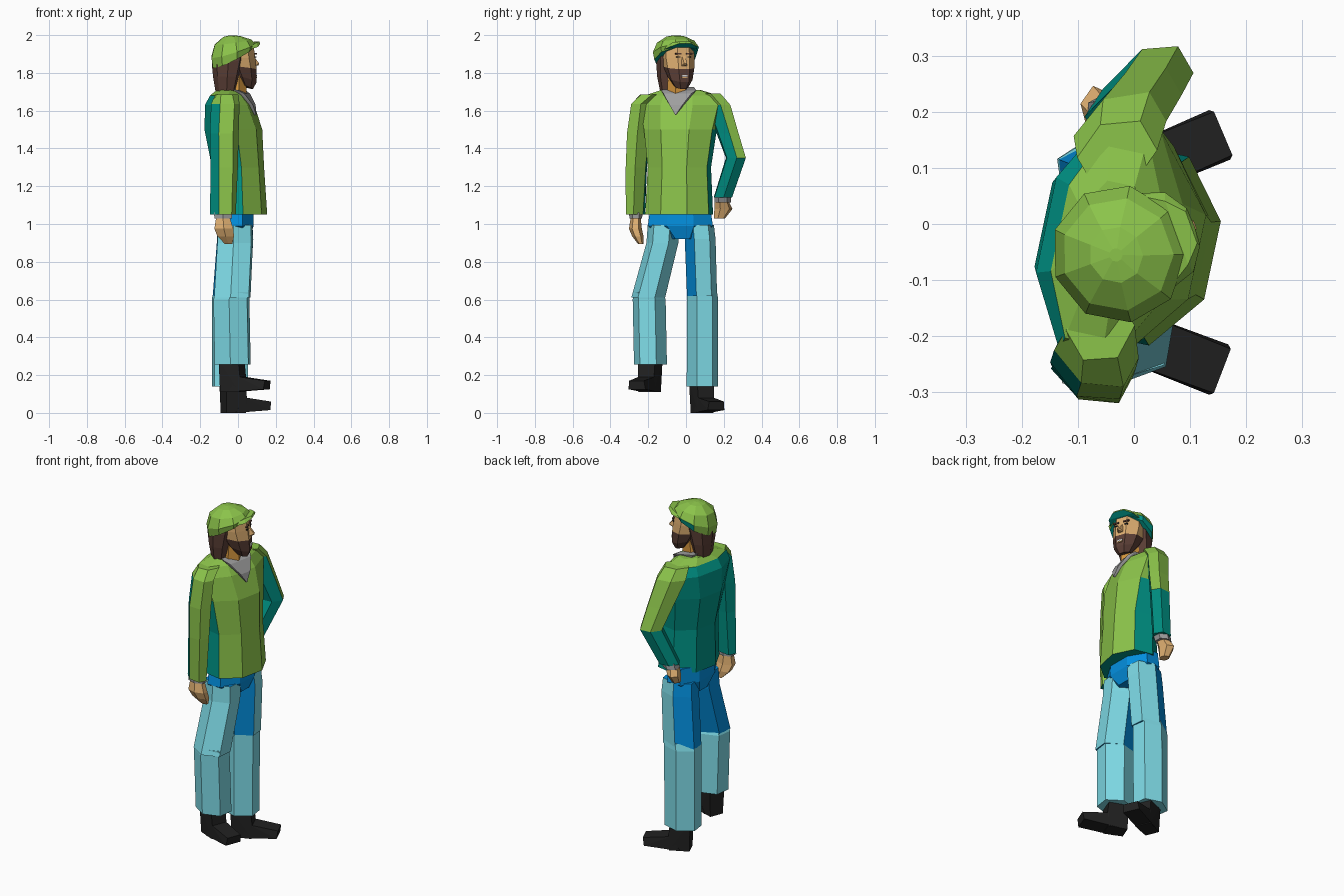
import bpy, bmesh, math
from mathutils import Matrix, Vector

if "Cube" in bpy.data.objects:
    bpy.data.objects.remove(bpy.data.objects["Cube"])

HEX = {"coat green": "8BC34A", "coat teal": "009688", "collar grey": "9E9E9E",
       "skin": "E0B072", "neck skin": "D8983F", "hair brown": "5D4037",
       "trouser light blue": "80DEEA", "trouser blue": "0390E0",
       "shoe black": "212121", "white": "EEEEEE"}
NAMES = list(HEX)


def lin(h):
    v = int(h, 16) / 255
    return v / 12.92 if v <= 0.04045 else ((v + 0.055) / 1.055) ** 2.4


MATS = []
for k, h in HEX.items():
    m = bpy.data.materials.new(k)
    m.diffuse_color = (lin(h[0:2]), lin(h[2:4]), lin(h[4:6]), 1)
    m.use_nodes = True
    m.node_tree.nodes["Principled BSDF"].inputs["Base Color"].default_value = m.diffuse_color
    MATS.append(m)
GREEN, TEAL, GREY, SKIN, NECK, HAIR, LIGHT, BLUE, BLACK, WHITE = NAMES
I = Matrix.Identity(4)


def finish(name, bm, rule, M):
    """Colour faces by rule(center, normal) in local space, then place."""
    bmesh.ops.recalc_face_normals(bm, faces=bm.faces)
    used = []
    for f in bm.faces:
        f.normal_update()
        c = rule(f.calc_center_median(), f.normal) if callable(rule) else rule
        if c not in used:
            used.append(c)
        f.material_index = used.index(c)
    me = bpy.data.meshes.new(name)
    bm.to_mesh(me)
    bm.free()
    me.transform(M)
    for c in used:
        me.materials.append(MATS[NAMES.index(c)])
    ob = bpy.data.objects.new(name, me)
    bpy.context.collection.objects.link(ob)
    return ob


def loft(name, rings, n, rule, M=I, slopes=None, yaw=0):
    """Horizontal n-sided rings (x, y, z, rx, ry), tilted along x or turned by yaw."""
    angs = [2 * math.pi * (i + 0.5) / n for i in range(n)]
    mx = max(abs(math.cos(a)) for a in angs)
    my = max(abs(math.sin(a)) for a in angs)
    turn = Matrix.Rotation(math.radians(yaw), 3, 'Z')
    bm = bmesh.new()
    vs = []
    for k, (x, y, z, rx, ry) in enumerate(rings):
        s = slopes[k] if slopes else 0
        vs.append([bm.verts.new(Vector((x, y, z)) + turn @ Vector((
            rx * math.cos(a) / mx, ry * math.sin(a) / my, s * rx * math.cos(a) / mx))) for a in angs])
    for a, b in zip(vs, vs[1:]):
        for i in range(n):
            j = (i + 1) % n
            bm.faces.new((a[i], a[j], b[j], b[i]))
    bm.faces.new(vs[0])
    bm.faces.new(vs[-1])
    return finish(name, bm, rule, M)


def hulls(name, groups, rule, M=I):
    """Convex solids; each point (x, y, z) is mirrored across local y."""
    bm = bmesh.new()
    for pts in groups:
        allp = {(x, s * y, z) for x, y, z in pts for s in (1, -1)}
        vs = [bm.verts.new(p) for p in sorted(allp)]
        r = bmesh.ops.convex_hull(bm, input=vs)
        bmesh.ops.delete(bm, geom=[v for v in set(r["geom_interior"]) if isinstance(v, bmesh.types.BMVert)],
                         context='VERTS')
    return finish(name, bm, rule, M)


def plate(name, c, size, mat, M):
    bm = bmesh.new()
    bmesh.ops.create_cube(bm, size=1, matrix=Matrix.Translation(c) @ Matrix.Diagonal((*size, 1)))
    return finish(name, bm, mat, M)


def place(x, y, z, deg):
    return Matrix.Translation((x, y, z)) @ Matrix.Rotation(math.radians(deg), 4, 'Z')


# Coat body: green front and shoulders, teal back and lower sides
def coat_rule(c, n):
    if n.z < -0.8:
        return TEAL
    if n.z > 0.6:
        return GREEN
    if n.x < -0.3 or (abs(n.y) > 0.9 and c.z < 1.55):
        return TEAL
    return GREEN


BODY = place(0, -0.035, 0, -12)
loft("coat_body", [(.008, 0, 1.05, .135, .172), (0, 0, 1.3, .127, .16), (-.025, 0, 1.5, .14, .185),
                   (-.045, 0, 1.63, .115, .21), (-.05, 0, 1.68, .085, .19), (-.045, 0, 1.71, .06, .1)],
     8, coat_rule, BODY)
hulls("collar", [[(.1, 0, 1.575), (.088, .035, 1.63), (.05, .075, 1.69), (.02, .095, 1.708),
                  (0, 0, 1.6), (-.09, .06, 1.725), (-.06, .06, 1.68)]], GREY, BODY)

# Sleeves
loft("right_sleeve", [(-.06, -.185, 1.685, .052, .065), (-.067, -.232, 1.635, .07, .058),
                      (-.073, -.252, 1.48, .07, .062), (-.073, -.263, 1.3, .067, .056),
                      (-.08, -.268, 1.05, .065, .046)], 6,
     lambda c, n: GREEN if n.z > .4 else TEAL if n.x < -.45 or (n.y > .85 and c.z < 1.55) or n.z < -.8 else GREEN,
     yaw=-28)
loft("left_sleeve", [(-.03, .125, 1.69, .065, .06), (-.025, .17, 1.63, .078, .06),
                     (.012, .22, 1.48, .068, .056), (.042, .264, 1.35, .058, .055),
                     (-.03, .195, 1.14, .052, .052)], 6,
     lambda c, n: TEAL if c.z < 1.35 or (n.y < -.3 and c.z < 1.6)
     or (n.x < -.6 and n.y < .45) else GREEN, yaw=30)

# Cuffs and hands
loft("right_cuff", [(-.08, -.266, 1.06, .048, .035), (-.078, -.266, 1.028, .046, .034)], 6, GREY)
loft("left_cuff", [(-.03, .196, 1.15, .042, .044), (-.042, .194, 1.115, .04, .044)], 6, GREY)
loft("right_hand", [(-.08, -.266, 1.04, .035, .026), (-.075, -.268, .975, .05, .034),
                    (-.065, -.255, .935, .044, .03), (-.05, -.24, .895, .02, .015)], 6, SKIN)
loft("left_hand", [(-.042, .187, 1.13, .032, .035), (-.06, .198, 1.08, .03, .05),
                   (-.062, .178, 1.03, .022, .03)], 6, SKIN, yaw=15)

# Pelvis and legs: light blue legs, blue on inner and rear thighs
loft("trouser_pelvis", [(-.017, -.03, 1.08, .097, .16), (-.017, -.03, .99, .1, .172),
                        (-.02, -.02, .92, .08, .085)], 8, BLUE)


def thigh_rule(inner):
    def rule(c, n):
        back = n.x < -.6 or (n.x < -.02 and n.y * inner > .3)
        if inner < 0:
            back = back or n.x < -.3 or n.y < -.4
        return BLUE if back or abs(n.z) > .7 else LIGHT
    return rule


loft("right_thigh", [(-.015, -.118, .995, .088, .085), (-.015, -.125, .9, .09, .085),
                     (-.03, -.2, .61, .092, .09)], 6, thigh_rule(1), yaw=-6)
loft("right_shin", [(-.025, -.2, .64, .085, .08), (-.035, -.195, .6, .09, .088),
                    (-.028, -.188, .255, .09, .088)], 6, LIGHT, yaw=-8)
loft("left_thigh", [(-.015, .068, .995, .088, .08), (-.015, .075, .92, .092, .082),
                    (-.035, .085, .62, .095, .08)], 6, thigh_rule(-1), yaw=6)
loft("left_shin", [(-.035, .085, .65, .088, .078), (-.04, .087, .61, .092, .083),
                   (-.042, .087, .14, .09, .084)], 6, LIGHT, yaw=8)

# Shoes
for name, M in (("right_shoe", place(-.09, -.167, .11, -21)), ("left_shoe", place(-.085, .058, 0, 23))):
    hulls(name, [[(.01, .04, 0), (.12, .045, 0), (.125, .045, .075), (.115, .048, .17), (.005, .048, .17)],
                 [(.06, .045, 0), (.258, .048, .015), (.265, .042, .06), (.11, .045, .082)]], BLACK, M)

# Neck and head, turned towards +y
HEAD = place(-.01, -.045, 0, 20)
loft("neck", [(-.01, 0, 1.62, .06, .06), (0, 0, 1.8, .045, .052)], 6, NECK, HEAD)
loft("head", [(.055, 0, 1.727, .035, .035), (.04, 0, 1.772, .067, .06), (.02, 0, 1.83, .084, .075),
              (.005, 0, 1.88, .092, .08), (0, 0, 1.95, .085, .078)], 8,
     lambda c, n: SKIN if c.z > 1.84 else HAIR, HEAD, [-.35, -.3, -.12, 0, 0])
loft("hair", [(-.06, 0, 1.695, .045, .068), (-.055, 0, 1.78, .062, .085), (-.045, 0, 1.86, .078, .092),
              (-.04, 0, 1.9, .078, .088)], 8, HAIR, HEAD, [0, 0, .2, .4])
hulls("nose", [[(.09, .01, 1.895), (.127, .008, 1.85), (.125, 0, 1.84), (.095, .018, 1.835)]], SKIN, HEAD)
plate("mouth", (.107, 0, 1.785), (.009, .03, .01), WHITE, HEAD)
plate("lower_lip", (.107, 0, 1.776), (.009, .03, .006), SKIN, HEAD)
for s, side in ((1, "left"), (-1, "right")):
    plate(side + "_eye", (.095, s * .03, 1.884), (.009, .02, .007), BLACK, HEAD)
    plate(side + "_eyebrow", (.095, s * .031, 1.902), (.009, .034, .008), HAIR, HEAD)


# Cap: tilted faceted dome with a peak, teal underside
def cap_rule(c, n):
    return TEAL if n.z < -.6 or (n.z < .2 and n.x > .1 and n.y > .1) else GREEN


CAP = place(-.018, -.05, 0, 20)
loft("cap_dome", [(-.01, 0, 1.882, .112, .115), (-.01, 0, 1.917, .12, .122),
                  (-.012, 0, 1.962, .1, .1), (-.015, 0, 1.992, .048, .05), (-.015, 0, 1.999, .012, .012)], 9,
     cap_rule, CAP, [.52, .33, .15, .05, 0])
hulls("cap_peak", [[(.06, .09, 1.925), (.105, .075, 1.938), (.132, .035, 1.955), (.134, 0, 1.957),
                    (.06, .085, 1.94), (.1, .06, 1.96), (.128, .03, 1.966)]],
      lambda c, n: TEAL if n.z < 0 else GREEN, CAP)
